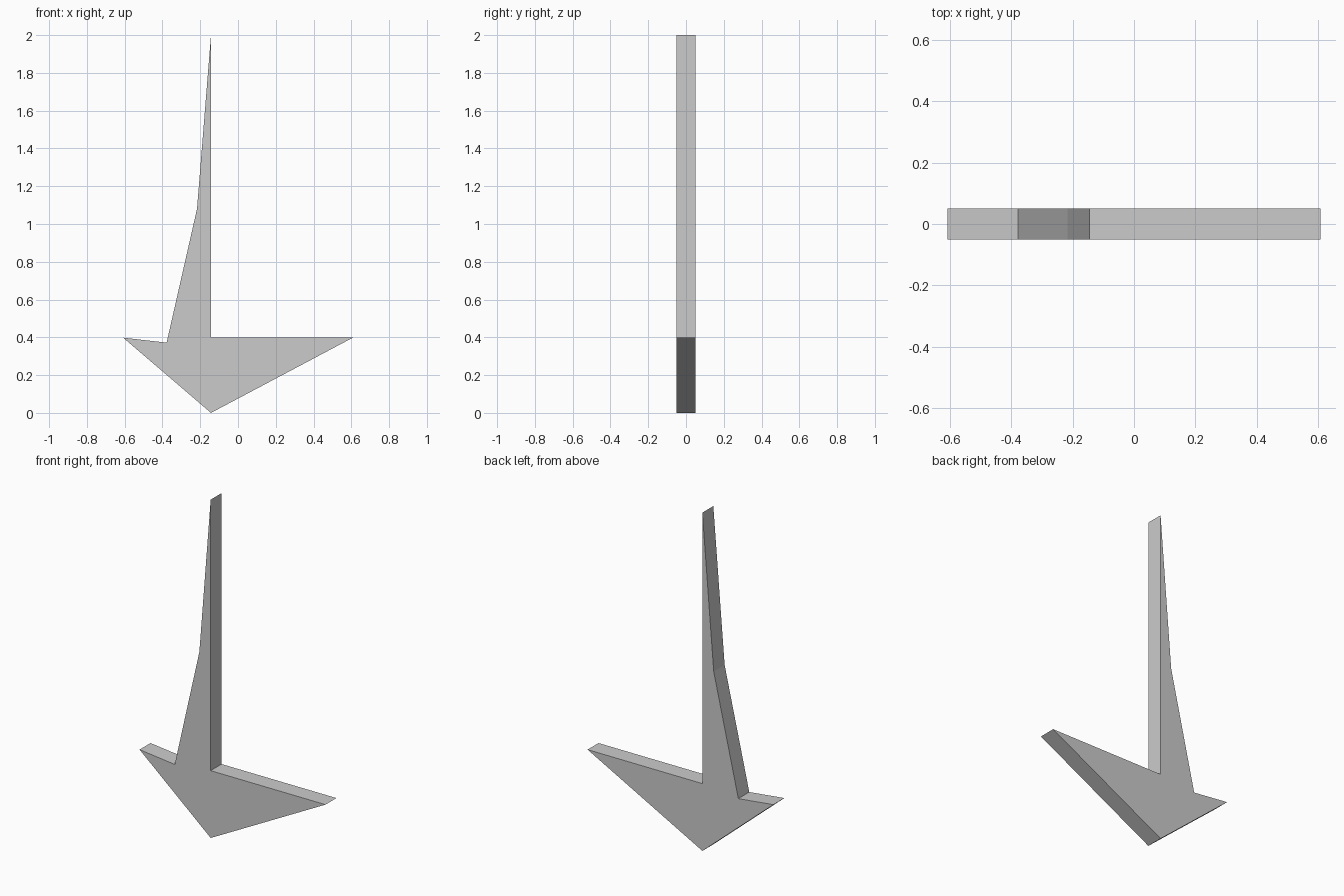
import bpy, bmesh

if "Cube" in bpy.data.objects:
    bpy.data.objects.remove(bpy.data.objects["Cube"])

HALF_DEPTH = 0.051

# Outline in x, z: swept base with a tapering vertical spike
profile = [
    (-0.143, 0.0),     # bottom point
    (0.608, 0.398),    # right wing tip
    (-0.143, 0.398),   # inner corner
    (-0.143, 2.0),     # spike tip
    (-0.217, 1.08),    # spike bend
    (-0.378, 0.372),   # notch
    (-0.608, 0.398),   # left wing tip
]

# Extrude the flat outline through its thickness
bm = bmesh.new()
front = bm.faces.new([bm.verts.new((x, -HALF_DEPTH, z)) for x, z in profile])
result = bmesh.ops.extrude_face_region(bm, geom=[front], use_keep_orig=True)
back = [v for v in result["geom"] if isinstance(v, bmesh.types.BMVert)]
bmesh.ops.translate(bm, verts=back, vec=(0, 2 * HALF_DEPTH, 0))
bmesh.ops.recalc_face_normals(bm, faces=bm.faces)

mesh = bpy.data.meshes.new("spiked_emblem")
bm.to_mesh(mesh)
bm.free()
emblem = bpy.data.objects.new("spiked_emblem", mesh)
bpy.context.collection.objects.link(emblem)
